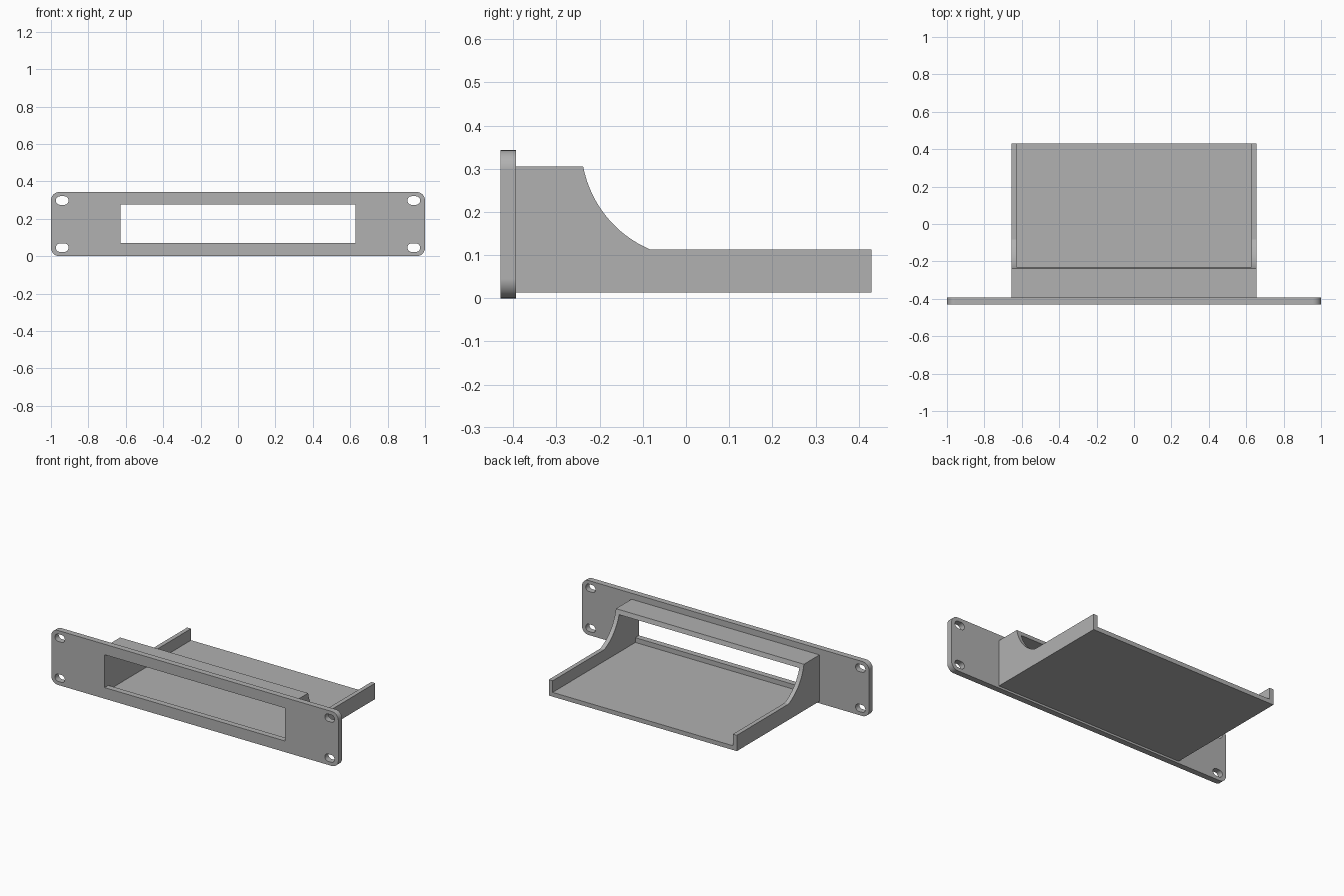
import bpy, bmesh
from math import sin, cos, pi, atan2, hypot, radians
from mathutils import Vector

cube = bpy.data.objects.get("Cube")
if cube:
    bpy.data.objects.remove(cube, do_unlink=True)

grey = bpy.data.materials.new("grey_plastic")
grey.use_nodes = True
grey.diffuse_color = (0.44, 0.44, 0.44, 1)
grey.node_tree.nodes["Principled BSDF"].inputs["Base Color"].default_value = (0.44, 0.44, 0.44, 1)


def prism(name, loops, to_3d, push):
    """Fill the outline (first loop) with holes (other loops) and extrude it."""
    bm = bmesh.new()
    edges = []
    for loop in loops:
        verts = [bm.verts.new(to_3d(a, b)) for a, b in loop]
        edges += [bm.edges.new((v, verts[i - 1])) for i, v in enumerate(verts)]
    bmesh.ops.triangle_fill(bm, use_beauty=True, edges=edges)
    result = bmesh.ops.extrude_face_region(bm, geom=bm.faces[:])
    moved = [g for g in result["geom"] if isinstance(g, bmesh.types.BMVert)]
    bmesh.ops.translate(bm, verts=moved, vec=Vector(push))
    bmesh.ops.recalc_face_normals(bm, faces=bm.faces[:])
    bmesh.ops.dissolve_limit(bm, angle_limit=radians(0.5), verts=bm.verts[:], edges=bm.edges[:])
    mesh = bpy.data.meshes.new(name)
    bm.to_mesh(mesh)
    bm.free()
    mesh.materials.append(grey)
    obj = bpy.data.objects.new(name, mesh)
    bpy.context.collection.objects.link(obj)
    return obj


def rounded(cx, cz, w, h, r, steps=8):
    """Rounded rectangle outline centred on (cx, cz)."""
    pts = []
    for k, (sx, sz) in enumerate([(1, 1), (-1, 1), (-1, -1), (1, -1)]):
        for i in range(steps + 1):
            a = (k + i / steps) * pi / 2
            p = (cx + sx * (w / 2 - r) + r * cos(a), cz + sz * (h / 2 - r) + r * sin(a))
            if not pts or hypot(p[0] - pts[-1][0], p[1] - pts[-1][1]) > 1e-5:
                pts.append(p)
    return pts


def smooth(obj):
    bpy.ops.object.select_all(action="DESELECT")
    obj.select_set(True)
    bpy.context.view_layer.objects.active = obj
    bpy.ops.object.shade_smooth_by_angle(angle=radians(18))
    weighted = obj.modifiers.new("even_shading", "WEIGHTED_NORMAL")
    weighted.keep_sharp = True


FRONT, PLATE_BACK, BACK = -0.43, -0.393, 0.43
MID_Z = 0.1715
IN_X, OUT_X = 0.628, 0.655

# Face plate with a window and four mounting slots
window = [(-IN_X, 0.07), (IN_X, 0.07), (IN_X, 0.277), (-IN_X, 0.277)]
slots = [rounded(sx * 0.94, MID_Z + sz * 0.126, 0.068, 0.046, 0.0228)
         for sx in (-1, 1) for sz in (-1, 1)]
plate = prism("face_plate", [rounded(0, MID_Z, 2, 0.343, 0.045), window] + slots,
              lambda x, z: (x, FRONT, z), (0, PLATE_BACK - FRONT, 0))

# Tray body: side profile with a scooped step down to the low walls
cy, cz = 0.019, 0.354
top, low = (-0.238, 0.305), (-0.083, 0.113)
a0 = atan2(top[1] - cz, top[0] - cy) + 2 * pi
a1 = atan2(low[1] - cz, low[0] - cy) + 2 * pi
radius = hypot(top[0] - cy, top[1] - cz)
scoop = [(cy + radius * cos(a0 + (a1 - a0) * i / 16), cz + radius * sin(a0 + (a1 - a0) * i / 16))
         for i in range(1, 16)]
profile = [(PLATE_BACK, 0.013), (PLATE_BACK, 0.305), top] + scoop + [low, (BACK, 0.113), (BACK, 0.013)]
tray = prism("tray", [profile], lambda y, z: (-OUT_X, y, z), (2 * OUT_X, 0, 0))

# Hollow through the tray, leaving floor, side walls and a short roof
cavity = prism("tray_cavity_cutter", [[(-IN_X, 0.04), (IN_X, 0.04), (IN_X, 0.277), (-IN_X, 0.277)]],
               lambda x, z: (x, PLATE_BACK - 0.1, z), (0, 1.2, 0))
cavity.hide_render = True
cut = tray.modifiers.new("hollow", "BOOLEAN")
cut.operation = "DIFFERENCE"
cut.solver = "EXACT"
cut.object = cavity
bpy.ops.object.select_all(action="DESELECT")
bpy.context.view_layer.objects.active = tray
tray.select_set(True)
bpy.ops.object.modifier_apply(modifier="hollow")
bpy.data.objects.remove(cavity, do_unlink=True)

for part in (plate, tray):
    smooth(part)
